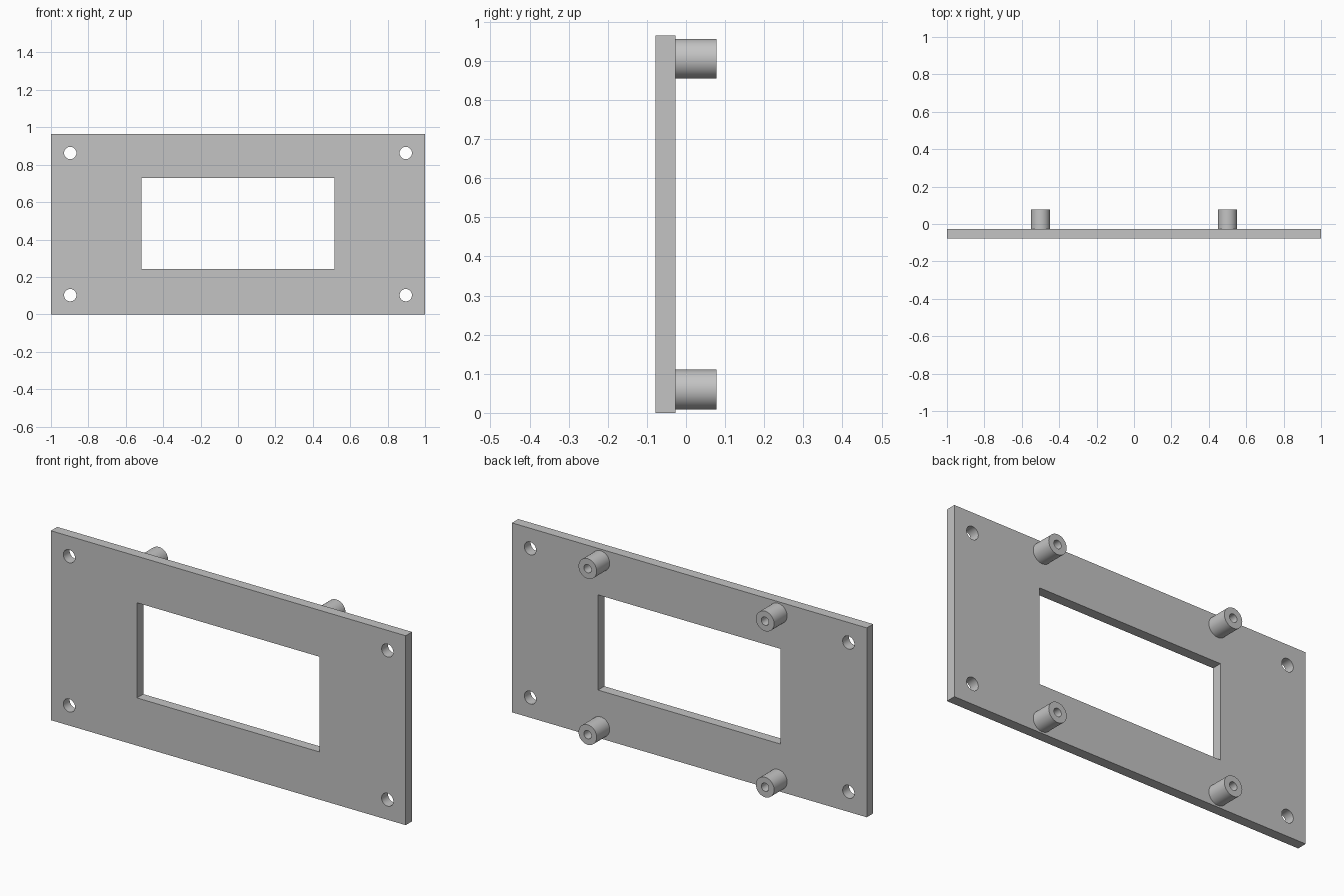
import bpy
import bmesh
from math import pi
from mathutils import Matrix, Vector

cube = bpy.data.objects.get("Cube")
if cube:
    bpy.data.objects.remove(cube, do_unlink=True)

FRONT, BACK, TIP = -0.078, -0.027, 0.078
HEIGHT = 0.965
MID = HEIGHT / 2
SIDES = 48

grey = bpy.data.materials.new("plain grey")
grey.use_nodes = True
grey.diffuse_color = (0.55, 0.55, 0.55, 1)
grey.node_tree.nodes["Principled BSDF"].inputs["Base Color"].default_value = grey.diffuse_color


def new_object(name, bm):
    bmesh.ops.recalc_face_normals(bm, faces=bm.faces[:])
    mesh = bpy.data.meshes.new(name)
    bm.to_mesh(mesh)
    bm.free()
    mesh.materials.append(grey)
    obj = bpy.data.objects.new(name, mesh)
    bpy.context.collection.objects.link(obj)
    return obj


def box(name, width, y0, y1, z0, z1):
    bm = bmesh.new()
    size = Matrix.Diagonal((width, y1 - y0, z1 - z0, 1))
    place = Matrix.Translation((0, (y0 + y1) / 2, (z0 + z1) / 2))
    bmesh.ops.create_cube(bm, size=1, matrix=place @ size)
    return new_object(name, bm)


def rod(name, x, z, radius):
    bm = bmesh.new()
    place = Matrix.Translation((x, (FRONT + BACK) / 2, z)) @ Matrix.Rotation(pi / 2, 4, "X")
    bmesh.ops.create_cone(bm, cap_ends=True, segments=SIDES, radius1=radius,
                          radius2=radius, depth=0.2, matrix=place)
    return new_object(name, bm)


def tube(name, x, z, outer, bore, y0, y1):
    # Spin a rectangular section around the front-to-back axis
    bm = bmesh.new()
    section = [(outer, y0), (outer, y1), (bore, y1), (bore, y0)]
    verts = [bm.verts.new((x + r, y, z)) for r, y in section]
    edges = [bm.edges.new((verts[i], verts[(i + 1) % 4])) for i in range(4)]
    bmesh.ops.spin(bm, geom=verts + edges, cent=Vector((x, 0, z)), axis=Vector((0, 1, 0)),
                   angle=2 * pi, steps=SIDES, use_merge=True)
    bmesh.ops.remove_doubles(bm, verts=bm.verts[:], dist=0.0001)
    return new_object(name, bm)


def smooth(obj):
    bpy.ops.object.select_all(action="DESELECT")
    obj.select_set(True)
    bpy.context.view_layer.objects.active = obj
    bpy.ops.object.shade_smooth_by_angle(angle=pi / 6)


def cut(target, cutter):
    cutter.hide_render = True
    bpy.context.view_layer.objects.active = target
    mod = target.modifiers.new("cut", "BOOLEAN")
    mod.object = cutter
    mod.operation = "DIFFERENCE"
    mod.solver = "EXACT"
    bpy.ops.object.modifier_apply(modifier=mod.name)
    bpy.data.objects.remove(cutter, do_unlink=True)


corners = [(side, level, f"{v}_{h}") for side, h in ((-1, "right"), (1, "left"))
           for level, v in ((-1, "lower"), (1, "upper"))]

# Faceplate with a display window and four mounting holes
plate = box("faceplate", 2, FRONT, BACK, 0, HEIGHT)
cut(plate, box("window_cutter", 1.03, FRONT - 0.1, BACK + 0.1, 0.243, 0.728))
for side, level, label in corners:
    cut(plate, rod("hole_cutter", side * 0.897, MID + level * 0.38, 0.033))
smooth(plate)

# Hollow standoffs on the back, seated slightly into the plate
for side, level, label in corners:
    smooth(tube("standoff_" + label, side * 0.5, MID + level * 0.423, 0.051, 0.021,
                BACK - 0.004, TIP))
